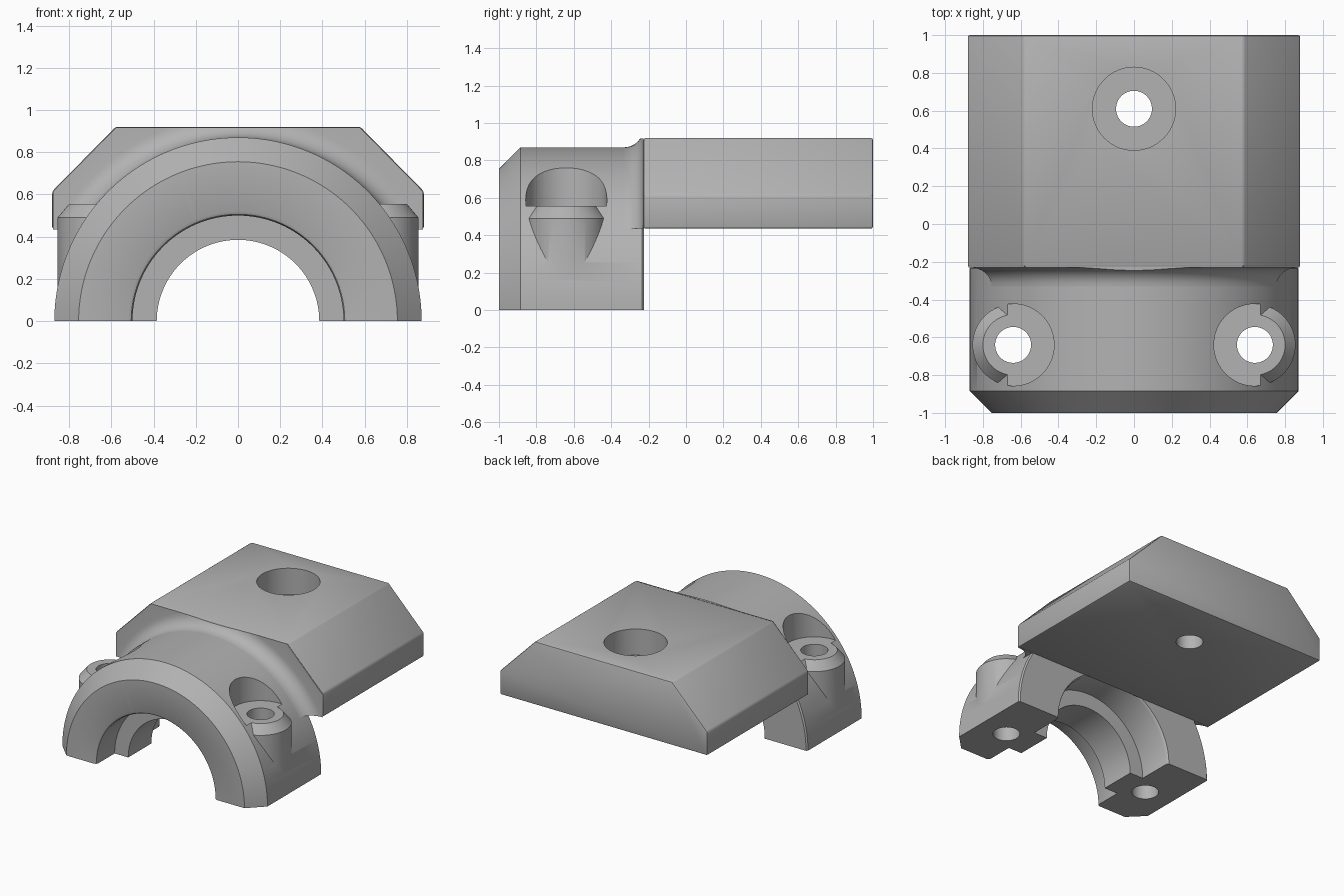
import bpy, bmesh, math
from mathutils import Matrix

cube = bpy.data.objects.get("Cube")
if cube:
    bpy.data.objects.remove(cube, do_unlink=True)

grey = bpy.data.materials.new("plain grey")
grey.use_nodes = True
COLOUR = (0.45, 0.45, 0.45, 1)
grey.diffuse_color = COLOUR
grey.node_tree.nodes["Principled BSDF"].inputs["Base Color"].default_value = COLOUR


def finish(name, bm):
    """Turn a bmesh into a named object."""
    bmesh.ops.recalc_face_normals(bm, faces=bm.faces)
    mesh = bpy.data.meshes.new(name)
    bm.to_mesh(mesh)
    bm.free()
    mesh.materials.append(grey)
    obj = bpy.data.objects.new(name, mesh)
    bpy.context.collection.objects.link(obj)
    return obj


def lathe(name, profile, axis="Y", centre=(0, 0), sweep=360, segs=96):
    """Spin a closed (radius, height) profile about the Y or Z axis."""
    bm = bmesh.new()
    full = sweep == 360
    loops = []
    for i in range(segs if full else segs + 1):
        a = math.radians(sweep) * i / segs
        c, s = math.cos(a), math.sin(a)
        if axis == "Y":
            loops.append([bm.verts.new((r * c, h, r * s)) for r, h in profile])
        else:
            loops.append([bm.verts.new((centre[0] + r * c, centre[1] + r * s, h))
                          for r, h in profile])
    n = len(profile)
    for i in range(segs):
        a, b = loops[i], loops[(i + 1) % len(loops)]
        for j in range(n):
            k = (j + 1) % n
            bm.faces.new((a[j], a[k], b[k], b[j]))
    if not full:
        bm.faces.new(loops[0])
        bm.faces.new(loops[-1])
    return finish(name, bm)


def stud(name, centre, sections, segs=64):
    """Solid upright round part from (radius, z) sections."""
    bm = bmesh.new()
    rings = [[bm.verts.new((centre[0] + r * math.cos(2 * math.pi * i / segs),
                            centre[1] + r * math.sin(2 * math.pi * i / segs), z))
              for i in range(segs)] for r, z in sections]
    for low, high in zip(rings, rings[1:]):
        for i in range(segs):
            j = (i + 1) % segs
            bm.faces.new((low[i], low[j], high[j], high[i]))
    bm.faces.new(rings[0])
    bm.faces.new(rings[-1])
    return finish(name, bm)


def prism(name, outline, y0, y1, bevel=0):
    """Extrude an (x, z) outline along Y."""
    bm = bmesh.new()
    face = bm.faces.new([bm.verts.new((x, y0, z)) for x, z in outline])
    out = bmesh.ops.extrude_face_region(bm, geom=[face])
    moved = [v for v in out["geom"] if isinstance(v, bmesh.types.BMVert)]
    bmesh.ops.translate(bm, verts=moved, vec=(0, y1 - y0, 0))
    if bevel:
        bmesh.ops.recalc_face_normals(bm, faces=bm.faces)
        bmesh.ops.bevel(bm, geom=bm.edges[:], offset=bevel, segments=2,
                        profile=0.5, affect="EDGES")
    return finish(name, bm)


def boolean(target, tool, operation):
    """Apply a boolean and discard the tool."""
    tool.hide_render = True
    mod = target.modifiers.new("boolean", "BOOLEAN")
    mod.operation, mod.object, mod.solver = operation, tool, "EXACT"
    bpy.context.view_layer.objects.active = target
    bpy.ops.object.modifier_apply(modifier=mod.name)
    bpy.data.objects.remove(tool, do_unlink=True)


# Half-round clamp, solid at first
clamp = lathe("clamp_arch", [(0.2, -1), (0.755, -1), (0.87, -0.885), (0.87, -0.235),
                             (0.86, -0.225), (0.2, -0.225)], sweep=180)

# Screw pockets and chamfered bosses on both sides
SIDES = [(-0.64, -0.64), (0.64, -0.64)]
for c in SIDES:
    boolean(clamp, stud("pocket", c, [(0.217, 0.555), (0.217, 1.2)]), "DIFFERENCE")
    boolean(clamp, stud("boss", c, [(0.215, 0.03), (0.215, 0.49), (0.16, 0.555)]), "UNION")

# Stepped bore with a raised inner lip and rounded mouths
bore = lathe("bore", [(0.1, -1.02), (0.535, -1.02), (0.52, -1), (0.506, -0.993),
                      (0.5, -0.98), (0.5, -0.78), (0.385, -0.78), (0.385, -0.5),
                      (0.5, -0.5), (0.5, -0.245), (0.506, -0.231), (0.53, -0.2),
                      (0.1, -0.2)], axis="Y")
boolean(clamp, bore, "DIFFERENCE")
for c in SIDES:
    boolean(clamp, stud("screw_hole", c, [(0.095, -0.2), (0.095, 0.8)]), "DIFFERENCE")

# Mounting plate with sloped shoulders and a counterbored hole
half = [(0.88, 0.435), (0.88, 0.615), (0.58, 0.92)]
outline = half + [(-x, z) for x, z in reversed(half)]
plate = prism("mounting_plate", outline, -0.228, 1, bevel=0.012)
HOLE = (0, 0.61)
boolean(plate, stud("counterbore", HOLE, [(0.22, 0.72), (0.22, 1.1)]), "DIFFERENCE")
boolean(plate, stud("through_hole", HOLE, [(0.095, 0.2), (0.095, 1.1)]), "DIFFERENCE")

# Curved fillet joining arch to plate, trimmed to the plate outline
arc = [math.radians(90 * i / 8) for i in range(9)]
fillet = lathe("joint_fillet", [(0.8, -0.33)]
               + [(0.97 - 0.1 * math.cos(a), -0.33 + 0.1 * math.sin(a)) for a in arc]
               + [(1.1, -0.23), (1.1, -0.226), (0.8, -0.226)], sweep=180)
boolean(fillet, prism("trim", [(x * 0.995, z - 0.003) if z > 0.5 else (x * 0.995, z)
                               for x, z in outline], -0.6, 0), "INTERSECT")

for obj in (clamp, plate, fillet):
    bpy.ops.object.select_all(action="DESELECT")
    obj.select_set(True)
    bpy.context.view_layer.objects.active = obj
    bpy.ops.object.shade_smooth_by_angle(angle=math.radians(30))
